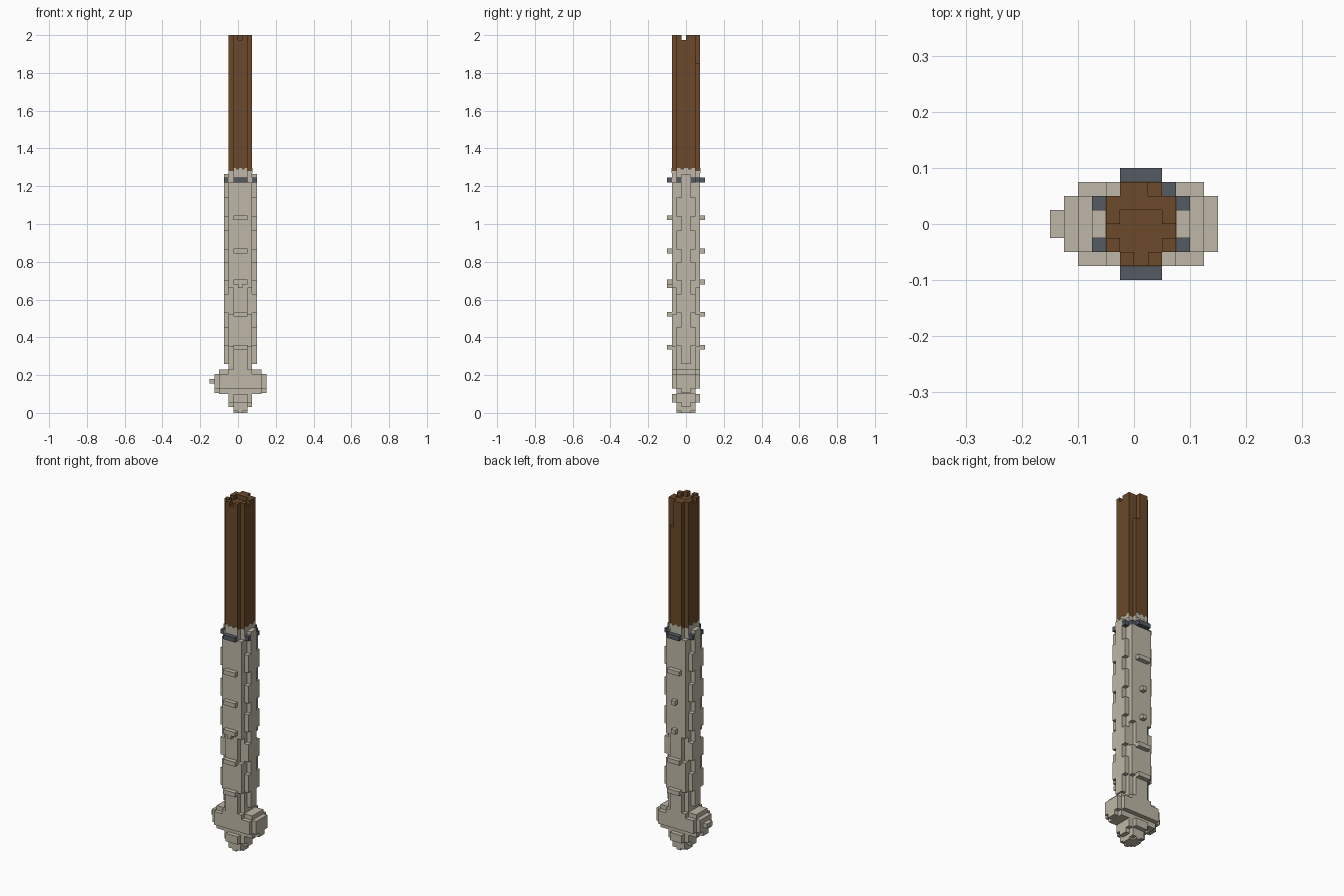
import bpy, bmesh
from mathutils import Matrix

old = bpy.data.objects.get("Cube")
if old:
    bpy.data.objects.remove(old, do_unlink=True)


def material(name, rgb):
    m = bpy.data.materials.new(name)
    m.use_nodes = True
    m.diffuse_color = (*rgb, 1)
    bsdf = next(n for n in m.node_tree.nodes if n.type == 'BSDF_PRINCIPLED')
    bsdf.inputs["Base Color"].default_value = (*rgb, 1)
    bsdf.inputs["Roughness"].default_value = 0.8
    return m


wood = material("brown_wood", (0.147, 0.068, 0.024))
bone = material("pale_bone", (0.515, 0.477, 0.385))
slate = material("slate_metal", (0.091, 0.100, 0.122))

U = 0.025                       # block size
MID = (-1, 2)                   # narrow block span across x
WIDE = (-2, 3)                  # wide block span across x


def blocks(name, mat, boxes):
    """One object from boxes: x and y spans in blocks, z span in units."""
    bm = bmesh.new()
    for xs, ys, zs in boxes:
        lo = (xs[0] * U, ys[0] * U, zs[0])
        hi = (xs[1] * U, ys[1] * U, zs[1])
        size = [b - a for a, b in zip(lo, hi)]
        mid = [(a + b) / 2 for a, b in zip(lo, hi)]
        bmesh.ops.create_cube(bm, size=1, matrix=Matrix.Translation(mid) @ Matrix.Diagonal((*size, 1)))
    mesh = bpy.data.meshes.new(name)
    bm.to_mesh(mesh)
    bm.free()
    mesh.materials.append(mat)
    ob = bpy.data.objects.new(name, mesh)
    bpy.context.collection.objects.link(ob)
    return ob


def both(a, b):
    """A y span and its mirror."""
    return ((a, b), (-b, -a))


# Wooden shaft with a stepped cross section
TOP = 1.975
blocks("shaft", wood, [
    (WIDE, (-2, 2), (1.28, TOP)),
    (MID, (-3, -2), (1.28, TOP)),
    (MID, (2, 3), (1.28, 1.85)),
    ((-1, 1), (2, 3), (1.85, TOP)),
])

# Broken rim on the shaft end
rim = [((-1, 1), (2, 3)), ((-1, 0), (-3, -2)), ((1, 2), (-3, -2))]
for xs in ((-2, -1), (2, 3)):
    rim += [(xs, (-2, -1)), (xs, (0, 2))]
rim += [((-1, 2), (1, 2))]
blocks("shaft_rim", wood, [(x, y, (TOP, 2.0)) for x, y in rim])

# Bone collar and its ragged upper edge
blocks("collar", bone, [(WIDE, (-2, 2), (1.22, 1.28)), (MID, (-3, 3), (1.22, 1.28))])
teeth = []
for i in range(5):
    z = (1.27, 1.288 if i % 2 else 1.296)
    x = -1 + i * 0.6
    teeth += [((x, x + 0.6), y, z) for y in both(2.95, 3.04)]
    y = -2 + i * 0.8
    teeth += [(x, (y, y + 0.8), z) for x in ((-2.04, -1.95), (2.95, 3.04))]
blocks("collar_teeth", bone, teeth)

# Sleeve core, front and back plates, side columns
core = [(WIDE, (-2, 2), (0.23, 1.22)), (MID, (-3, 3), (0.13, 1.22))]
for z in ((0.35, 0.52), (0.66, 1.22)):
    core += [(WIDE, y, z) for y in both(2, 3)]
blocks("sleeve", bone, core)
SIDES = ((-3, -2), (3, 4))
blocks("side_columns", bone, [(x, (-1, 1), (0.26, 1.265)) for x in SIDES])

# Raised side plates and ribs, one set per segment
levels = (0.335, 0.51, 0.68, 0.845, 1.02)
plates, ribs = [], []
for z in levels:
    plates += [(x, (-2, 2), (z + 0.02, z + 0.12)) for x in SIDES]
    ribs.append((MID, (-4, -3), (z, z + U)))
    small = 0.6 < z < 0.9
    ribs.append(((0, 1) if small else MID, (3, 4), (z, z + U)))
ribs.append(((0, 1), (-4, -3), (0.66, 0.685)))
blocks("side_plates", bone, plates)
blocks("ribs", bone, ribs)

# Slate binding ring
Z = (1.22, 1.245)
ring = [(MID, y, Z) for y in both(3, 4)]
ring += [(x, y, Z) for x in SIDES for y in both(1, 2)]
ring += [((2, 3), (2, 3), Z)]
blocks("binding", slate, ring)

# Winged bone head
blocks("head_wings", bone, [
    ((-4, 5), (-3, 3), (0.13, 0.205)),
    ((-4, 5), (-2, 2), (0.10, 0.23)),
    ((-5, 6), (-2, 2), (0.13, 0.205)),
    ((-5, 6), (-1, 1), (0.105, 0.205)),
    ((-6, -5), (-1, 1), (0.155, 0.18)),
    (WIDE, (-3, 3), (0.155, 0.23)),
])

# Stepped tip under the head
blocks("head_tip", bone, [
    (WIDE, (-2, 2), (0.055, 0.10)),
    (WIDE, (-1, 1), (0.03, 0.055)),
    (MID, (-3, 3), (0.055, 0.10)),
    (MID, (-2, 2), (0.01, 0.055)),
    ((-1, 2), (-1, 1), (0.0, 0.01)),
    ((0, 1), (-2, 2), (0.0, 0.01)),
])
